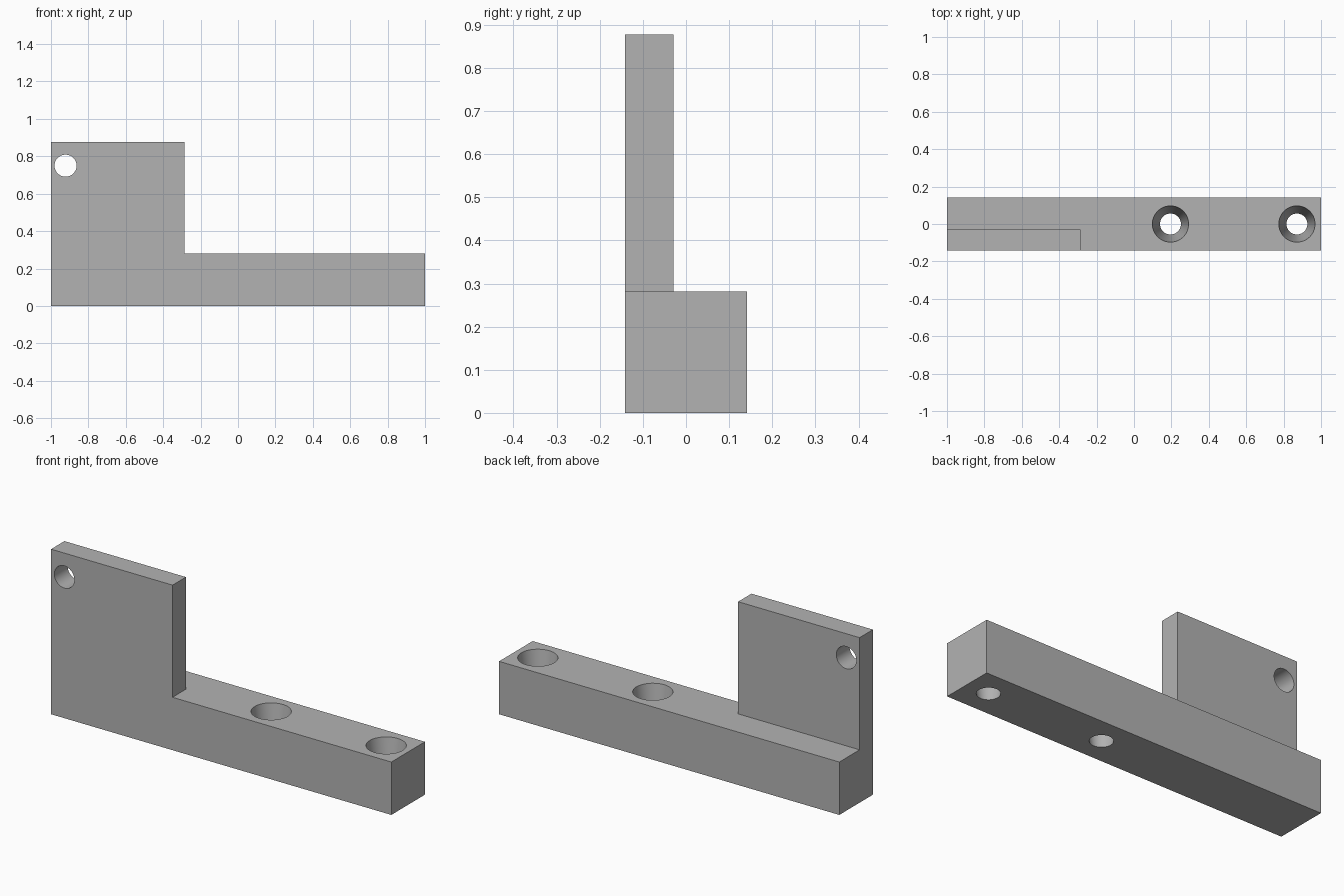
import bpy
import bmesh
from math import pi
from mathutils import Matrix, Vector

if "Cube" in bpy.data.objects:
    bpy.data.objects.remove(bpy.data.objects["Cube"], do_unlink=True)

HALF_DEPTH, BAR_TOP, PLATE_TOP = 0.141, 0.281, 0.877
PLATE_END, PLATE_BACK = -0.286, -0.029

grey = bpy.data.materials.new("plain grey")
grey.use_nodes = True
grey.diffuse_color = (0.45, 0.45, 0.45, 1)
grey.node_tree.nodes["Principled BSDF"].inputs["Base Color"].default_value = (0.45, 0.45, 0.45, 1)


def add_object(name, bm):
    mesh = bpy.data.meshes.new(name)
    bm.to_mesh(mesh)
    bm.free()
    mesh.materials.append(grey)
    obj = bpy.data.objects.new(name, mesh)
    bpy.context.collection.objects.link(obj)
    return obj


def drill(target, name, centre, length, r_low, r_high, rotation=Matrix()):
    """Cut a round or tapered hole through the target."""
    bm = bmesh.new()
    bmesh.ops.create_cone(bm, cap_ends=True, segments=64, radius1=r_low, radius2=r_high,
                          depth=length, matrix=Matrix.Translation(centre) @ rotation)
    cutter = add_object(name, bm)
    cutter.hide_render = True
    mod = target.modifiers.new(name, "BOOLEAN")
    mod.operation, mod.solver, mod.object = "DIFFERENCE", "EXACT", cutter
    bpy.context.view_layer.objects.active = target
    bpy.ops.object.modifier_apply(modifier=name)
    bpy.data.objects.remove(cutter, do_unlink=True)


# Long square bar
bm = bmesh.new()
size = Matrix.Diagonal((2, 2 * HALF_DEPTH, BAR_TOP, 1))
bmesh.ops.create_cube(bm, size=1, matrix=Matrix.Translation((0, 0, BAR_TOP / 2)) @ size)

# Upright plate, raised from the front corner of the bar's top
for point, normal in (((PLATE_END, 0, 0), (1, 0, 0)), ((0, PLATE_BACK, 0), (0, 1, 0))):
    bmesh.ops.bisect_plane(bm, geom=bm.verts[:] + bm.edges[:] + bm.faces[:],
                           plane_co=point, plane_no=normal)
corner = [f for f in bm.faces if f.normal.z > 0.9
          and f.calc_center_median().x < PLATE_END and f.calc_center_median().y < PLATE_BACK]
raised = bmesh.ops.extrude_face_region(bm, geom=corner)["geom"]
bmesh.ops.delete(bm, geom=corner, context="FACES")
bmesh.ops.translate(bm, vec=(0, 0, PLATE_TOP - BAR_TOP),
                    verts=[g for g in raised if isinstance(g, bmesh.types.BMVert)])
bmesh.ops.dissolve_limit(bm, angle_limit=0.01, verts=bm.verts[:], edges=bm.edges[:])
bmesh.ops.recalc_face_normals(bm, faces=bm.faces[:])
bracket = add_object("bracket", bm)

# Tapered screw holes, cutters running slightly past both faces
margin = 0.02
taper = (0.097 - 0.056) / BAR_TOP * margin
for i, x in enumerate((0.195, 0.871)):
    drill(bracket, f"screw_hole_{i + 1}", Vector((x, 0, BAR_TOP / 2)), BAR_TOP + 2 * margin,
          0.056 - taper, 0.097 + taper)

# Straight cross hole in the plate's upper corner
drill(bracket, "plate_hole", Vector((-0.922, (PLATE_BACK - HALF_DEPTH) / 2, 0.75)), 0.2,
      0.059, 0.059, Matrix.Rotation(pi / 2, 4, "X"))

# Smooth hole walls, sharp outer edges
bpy.ops.object.select_all(action="DESELECT")
bracket.select_set(True)
bpy.context.view_layer.objects.active = bracket
bpy.ops.object.shade_smooth_by_angle(angle=pi / 6)
